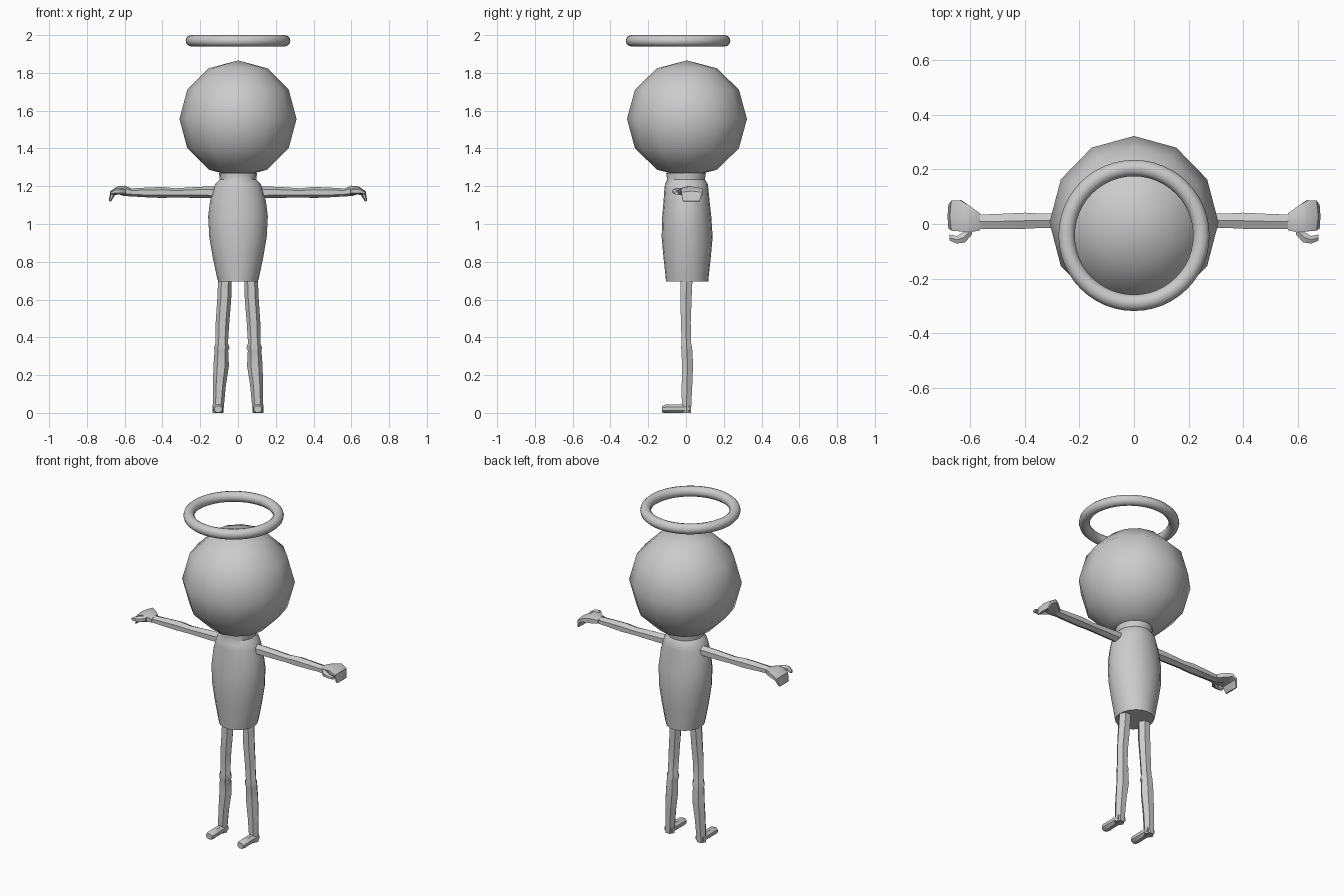
import bpy, bmesh, math
from mathutils import Vector


def finish(ob, angle=40):
    bpy.ops.object.select_all(action='DESELECT')
    ob.select_set(True)
    bpy.context.view_layer.objects.active = ob
    bpy.ops.object.shade_smooth_by_angle(angle=math.radians(angle))


def loft(name, sections, n, phase=0.0, mirror=True):
    """Closed tube through (centre, half-axis u, half-axis v) sections."""
    bm = bmesh.new()
    rings = []
    for c, u, v in sections:
        c, u, v = Vector(c), Vector(u), Vector(v)
        angles = [2 * math.pi * (i + phase) / n for i in range(n)]
        rings.append([bm.verts.new(c + u * math.cos(a) + v * math.sin(a)) for a in angles])
    for a, b in zip(rings, rings[1:]):
        for i in range(n):
            j = (i + 1) % n
            bm.faces.new((a[i], a[j], b[j], b[i]))
    bm.faces.new(rings[0])
    bm.faces.new(rings[-1])
    bmesh.ops.recalc_face_normals(bm, faces=bm.faces)
    me = bpy.data.meshes.new(name)
    bm.to_mesh(me)
    bm.free()
    ob = bpy.data.objects.new(name, me)
    bpy.context.collection.objects.link(ob)
    finish(ob)
    if mirror:
        ob.modifiers.new("Mirror", 'MIRROR').use_mirror_merge = False
    return ob


# Head: low-poly sphere
bpy.ops.mesh.primitive_uv_sphere_add(segments=12, ring_count=6, radius=0.31, location=(0, 0.005, 1.556))
head = bpy.context.object
head.name = "head"
head.scale = (1, 1.025, 1)
finish(head)

# Halo ring floating above the head
bpy.ops.mesh.primitive_torus_add(major_segments=48, minor_segments=12, major_radius=0.247,
                                 minor_radius=0.03, location=(0, -0.042, 1.97))
bpy.context.object.name = "halo"
finish(bpy.context.object)

# Torso: (z, half width, y centre, half depth)
body = [(0.695, 0.105, 0.006, 0.112), (0.72, 0.112, 0.006, 0.114), (0.82, 0.133, 0.006, 0.125),
        (0.93, 0.152, 0.006, 0.135), (1.04, 0.158, 0.004, 0.130), (1.12, 0.148, 0.003, 0.122),
        (1.18, 0.132, 0.002, 0.117), (1.212, 0.120, 0.002, 0.113), (1.235, 0.098, 0.0, 0.100),
        (1.27, 0.100, 0.0, 0.105)]
loft("torso", [((0, y, z), (w, 0, 0), (0, d, 0)) for z, w, y, d in body], 20, mirror=False)

# Arms: (x, y centre, z centre, half depth, half height)
arm = [(0.11, 0.012, 1.168, 0.033, 0.032), (0.22, 0.012, 1.167, 0.032, 0.029),
       (0.33, 0.012, 1.165, 0.030, 0.024), (0.40, 0.012, 1.167, 0.034, 0.029),
       (0.48, 0.010, 1.167, 0.032, 0.026), (0.58, 0.008, 1.167, 0.030, 0.020)]
loft("arms", [((x, y, z), (0, d, 0), (0, 0, h)) for x, y, z, d, h in arm], 6, 0.5)

# Hands: palm, then fingers curling down
loft("hands", [((0.565, 0.008, 1.168), (0, 0.036, 0), (0, 0, 0.020)),
               ((0.60, 0.017, 1.175), (0, 0.055, 0), (0, 0, 0.028)),
               ((0.635, 0.030, 1.178), (0, 0.066, 0), (0.003, 0, 0.021)),
               ((0.664, 0.031, 1.163), (0, 0.064, 0), (0.012, 0, 0.011)),
               ((0.678, 0.027, 1.120), (0, 0.050, 0), (0.006, 0, 0.001))], 6, 0.5)
loft("thumbs", [((0.595, -0.022, 1.172), (0, 0.020, 0), (0, 0, 0.018)),
                ((0.625, -0.050, 1.174), (0.006, 0.020, 0), (0, 0, 0.018)),
                ((0.650, -0.058, 1.172), (0, 0.016, 0), (0, 0, 0.014)),
                ((0.676, -0.050, 1.163), (0, 0.013, 0), (0, 0, 0.008))], 6, 0.5)

# Legs: (z, x centre, y centre, half width, half depth)
leg = [(0.73, 0.068, 0.004, 0.036, 0.036), (0.60, 0.073, 0.0, 0.037, 0.034),
       (0.48, 0.082, -0.001, 0.036, 0.030), (0.37, 0.086, 0.002, 0.033, 0.029),
       (0.345, 0.086, 0.003, 0.041, 0.034), (0.33, 0.088, 0.005, 0.036, 0.033),
       (0.25, 0.089, 0.008, 0.041, 0.034), (0.14, 0.099, 0.005, 0.034, 0.032),
       (0.0, 0.106, 0.002, 0.028, 0.028)]
loft("legs", [((x, y, z), (w, 0, 0), (0, d, 0)) for z, x, y, w, d in leg], 6)

# Feet: (y, half width, z centre, half height)
foot = [(0.02, 0.028, 0.022, 0.025), (-0.06, 0.028, 0.022, 0.025),
        (-0.11, 0.029, 0.021, 0.024), (-0.127, 0.022, 0.019, 0.018)]
loft("feet", [((0.105, y, z), (w, 0, 0), (0, 0, h)) for y, w, z, h in foot], 8, 0.5)
